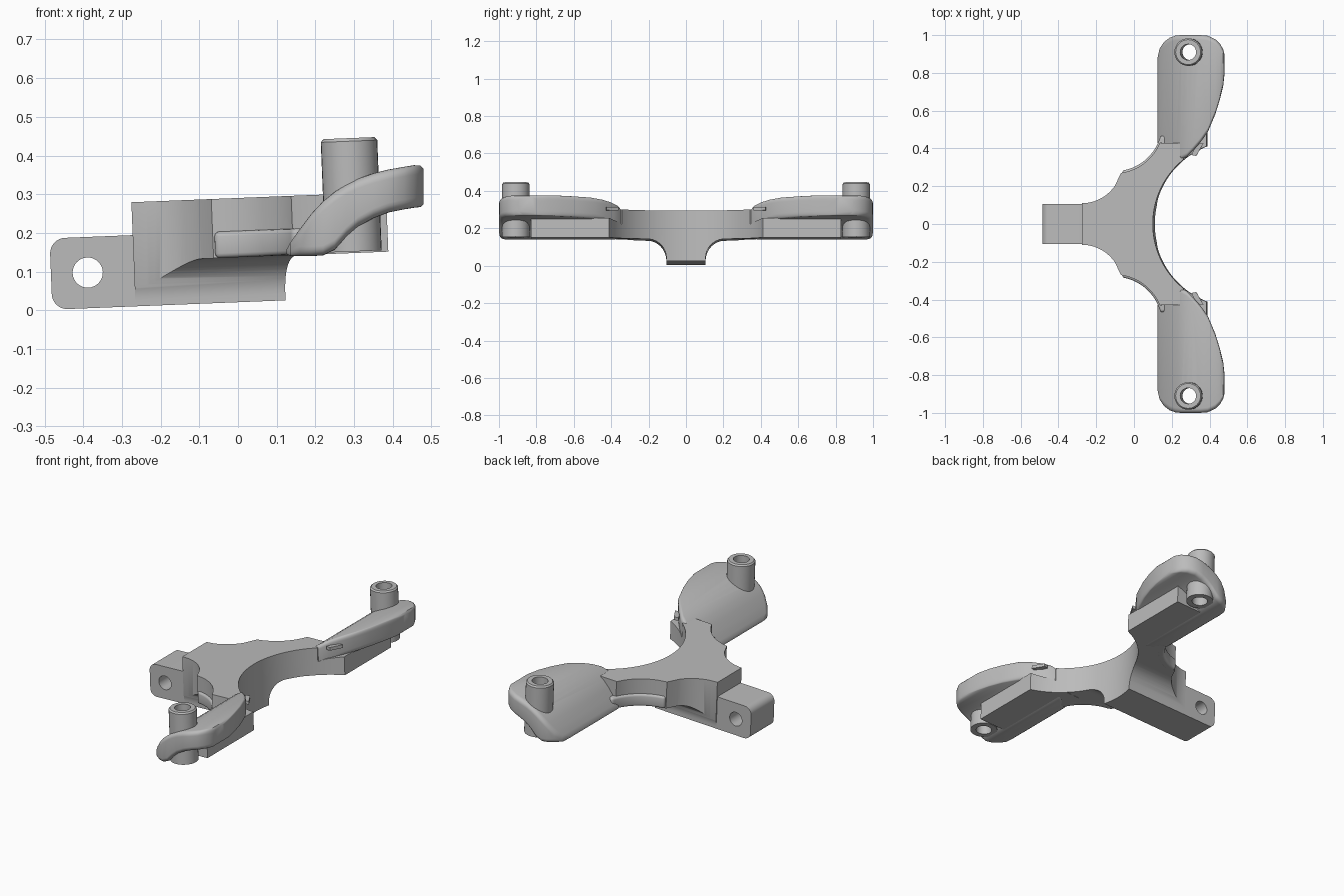
import bpy
import bmesh
from math import sin, cos, radians, sqrt
from mathutils import Vector

cube = bpy.data.objects.get("Cube")
if cube:
    bpy.data.objects.remove(cube, do_unlink=True)

TILT = 0.04
GREY = (0.5, 0.5, 0.5, 1.0)
grey = bpy.data.materials.new("plain grey")
grey.use_nodes = True
grey.diffuse_color = GREY
grey.node_tree.nodes["Principled BSDF"].inputs["Base Color"].default_value = GREY


def arc(cx, cy, r, start, end, steps=16):
    """Points along a circular arc, angles in degrees."""
    angles = [radians(start + (end - start) * i / steps) for i in range(steps + 1)]
    return [(cx + r * cos(a), cy + r * sin(a)) for a in angles]


def finish(name, bm, tilt=False):
    """Turn a bmesh into a named grey object, leaning it with the frame if asked."""
    bmesh.ops.recalc_face_normals(bm, faces=bm.faces)
    mesh = bpy.data.meshes.new(name)
    bm.to_mesh(mesh)
    bm.free()
    mesh.materials.append(grey)
    obj = bpy.data.objects.new(name, mesh)
    bpy.context.collection.objects.link(obj)
    if tilt:
        lean(obj)
    return obj


def lean(obj):
    for v in obj.data.vertices:
        x, z = v.co.x, v.co.z
        v.co.z = z + TILT * x
        v.co.x = x - TILT * (z - 0.15)


def prism(name, points, axis, low, high, tilt=False):
    """Extrude a 2D outline along one axis."""
    place = {"x": lambda a, b, h: (h, a, b),
             "y": lambda a, b, h: (a, h, b),
             "z": lambda a, b, h: (a, b, h)}[axis]
    bm = bmesh.new()
    rings = [[bm.verts.new(place(a, b, h)) for a, b in points] for h in (low, high)]
    bridge(bm, rings)
    return finish(name, bm, tilt)


def bridge(bm, rings):
    """Skin a row of matching rings and cap both ends."""
    n = len(rings[0])
    for r, s in zip(rings, rings[1:]):
        for i in range(n):
            j = (i + 1) % n
            bm.faces.new((r[i], r[j], s[j], s[i]))
    bm.faces.new(rings[0])
    bm.faces.new(rings[-1])


def apply_modifiers(obj):
    deps = bpy.context.evaluated_depsgraph_get()
    mesh = bpy.data.meshes.new_from_object(obj.evaluated_get(deps))
    obj.modifiers.clear()
    obj.data = mesh


def boolean(obj, other, operation):
    mod = obj.modifiers.new("cut", "BOOLEAN")
    mod.object, mod.operation, mod.solver = other, operation, "EXACT"
    apply_modifiers(obj)
    bpy.data.objects.remove(other, do_unlink=True)


def smooth(obj, angle=35):
    bpy.ops.object.select_all(action="DESELECT")
    obj.select_set(True)
    bpy.context.view_layer.objects.active = obj
    bpy.ops.object.shade_smooth_by_angle(angle=radians(angle))


def mirrored(half):
    return half + [(x, -y) for x, y in reversed(half) if abs(y) > 1e-5]


# Forked body: plan outline crossed with a flared keel section
rear_arc = arc(-0.10, 0.53, 0.262, -82, -22)
half_plan = arc(0.545, 0, 0.44, 180, 129, 24) + [(0.27, 0.43), (0.147, 0.43)]
half_plan += rear_arc[::-1] + arc(-0.27, 0.32, 0.21, -33, -90)
body = prism("forked_body", mirrored(half_plan), "z", -0.1, 0.29)
half_keel = [(0.021, 0.105)] + [(z, y) for y, z in arc(0.205, 0.037, 0.1, 180, 90)]
half_keel += [(0.137, 0.6), (0.4, 0.6)]
keel = prism("keel_section", [(y, z) for z, y in mirrored(half_keel)], "x", -0.5, 0.5)
boolean(body, keel, "INTERSECT")
lean(body)
smooth(body)

# Rear mounting tab with rounded end and cross hole
tab_outline = (arc(-0.445, 0.061, 0.04, 270, 180, 8)
               + arc(-0.445, 0.165, 0.04, 180, 90, 8) + [(-0.2, 0.205), (-0.2, 0.021)])
tab = prism("mounting_tab", tab_outline, "y", -0.105, 0.105)
hole = prism("tab_hole", arc(-0.39, 0.113, 0.039, 0, 348.75, 31), "y", -0.3, 0.3)
boolean(tab, hole, "DIFFERENCE")
lean(tab)
smooth(tab)

# Wing stations: x, underside, top, inner edge
WING = [(0.125, 0.146, 0.156, 0.43), (0.135, 0.14, 0.175, 0.42), (0.16, 0.14, 0.21, 0.41),
        (0.19, 0.14, 0.25, 0.37), (0.22, 0.142, 0.282, 0.35), (0.25, 0.157, 0.306, 0.34),
        (0.28, 0.19, 0.325, 0.355), (0.31, 0.216, 0.34, 0.385), (0.35, 0.238, 0.354, 0.43),
        (0.39, 0.253, 0.364, 0.485), (0.43, 0.261, 0.371, 0.58), (0.455, 0.265, 0.375, 0.66),
        (0.472, 0.267, 0.374, 0.73), (0.48, 0.274, 0.365, 0.8)]


def outer_edge(x, r=0.12):
    """Tip of the wing, rounded at both corners."""
    d = max(0.125 + r - x, x - (0.481 - r), 0)
    return 1 - r + sqrt(max(r * r - d * d, 0))


def wing(name, side):
    bm = bmesh.new()
    rings = []
    for x, low, high, inner in WING:
        outer = outer_edge(x)
        r = min(0.025, (high - low) * 0.45, (outer - inner) * 0.45)
        section = (arc(outer - r, high - r, r, 0, 90, 5) + arc(inner + r, high - r, r, 90, 180, 5)
                   + arc(inner + r, low + r, r, 180, 270, 5) + arc(outer - r, low + r, r, 270, 360, 5))
        rings.append([bm.verts.new((x, side * y, z)) for y, z in section])
    bridge(bm, rings)
    return finish(name, bm)


def both(side, a, b):
    return sorted((side * a, side * b))


for label, side in (("back", 1), ("front", -1)):
    # Curved wing, bored for the post
    plate = wing(label + "_wing", side)
    bore = prism("bore", arc(0.295, side * 0.91, 0.042, 0, 348.75, 31), "z", 0, 0.6, True)
    boolean(plate, bore, "DIFFERENCE")
    smooth(plate, 40)

    # Hollow post, slightly rounded at the rim
    bm = bmesh.new()
    rings = []
    for r, z in ((0.042, 0.14), (0.073, 0.14), (0.073, 0.425), (0.066, 0.433), (0.042, 0.433)):
        rings.append([bm.verts.new((x, y, z))
                      for x, y in arc(0.298, side * 0.91, r, 0, 348.75, 31)])
    for r, s in zip(rings, rings[1:] + rings[:1]):
        for i in range(len(r)):
            j = (i + 1) % len(r)
            bm.faces.new((r[i], r[j], s[j], s[i]))
    post = finish(label + "_post", bm, True)
    smooth(post)

    # Support bar under the wing, scooped by the fork curve
    bar_outline = [(0.14, 0.136), (0.388, 0.136), (0.388, 0.24), (0.3, 0.225),
                   (0.2, 0.18), (0.14, 0.155)]
    bar = prism(label + "_support_bar", bar_outline, "y", *both(side, 0.3, 0.83))
    scoop = prism("scoop", arc(0.545, 0, 0.44, 0, 357.5, 143), "z", -1, 1)
    boolean(bar, scoop, "DIFFERENCE")
    lean(bar)
    smooth(bar)

    # Rounded rim along the lower rear edge
    rim_outline = arc(-0.10, 0.53, 0.25, -81, -14) + arc(-0.10, 0.53, 0.3, -14, -81)
    rim = prism(label + "_rear_rim", [(x, side * y) for x, y in rim_outline],
                "z", 0.137, 0.205, True)
    bevel = rim.modifiers.new("round", "BEVEL")
    bevel.width, bevel.segments, bevel.limit_method = 0.012, 3, "ANGLE"
    bevel.angle_limit = radians(50)
    apply_modifiers(rim)
    smooth(rim)

    # Small catch at the root of the wing
    catch_outline = [(0.31, 0.365), (0.335, 0.36), (0.372, 0.425), (0.34, 0.43)]
    prism(label + "_catch", [(x, side * y) for x, y in catch_outline], "z", 0.282, 0.3, True)
